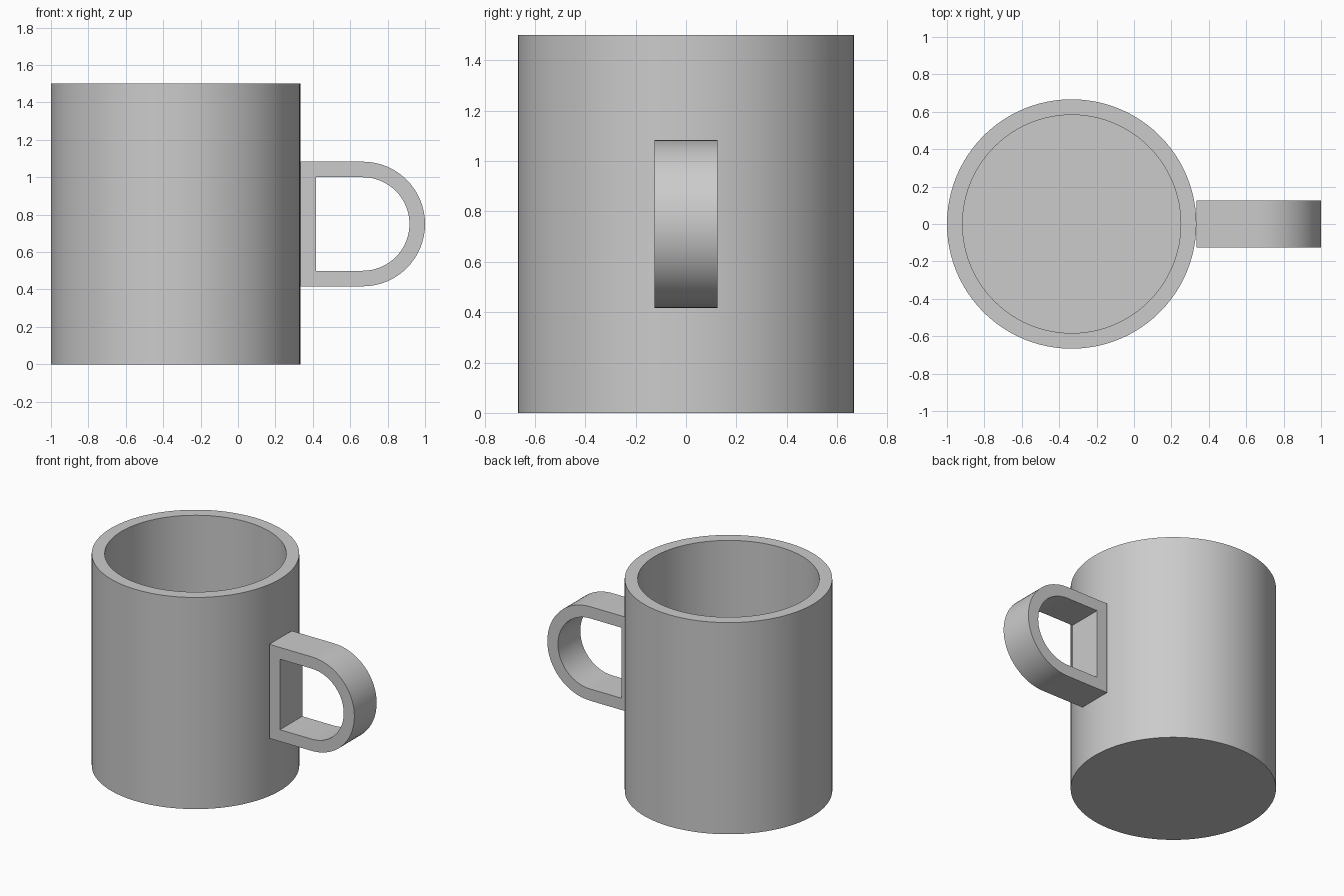
import bpy, bmesh
from math import pi, sin, cos, radians
from mathutils import Vector

cube = bpy.data.objects.get("Cube")
if cube:
    bpy.data.objects.remove(cube, do_unlink=True)

UNIT = 1 / 12            # wall thickness, all sizes are multiples of it
RADIUS, HEIGHT = 8 * UNIT, 18 * UNIT
CENTRE_X = -4 * UNIT

grey = bpy.data.materials.new("plain_grey")
grey.use_nodes = True
grey.diffuse_color = (0.6, 0.6, 0.6, 1)
grey.node_tree.nodes["Principled BSDF"].inputs["Base Color"].default_value = (0.6, 0.6, 0.6, 1)


def finish(name, bm):
    """Turn a bmesh into a smooth object with sharp edges kept."""
    bmesh.ops.recalc_face_normals(bm, faces=bm.faces)
    mesh = bpy.data.meshes.new(name)
    bm.to_mesh(mesh)
    bm.free()
    mesh.materials.append(grey)
    obj = bpy.data.objects.new(name, mesh)
    bpy.context.collection.objects.link(obj)
    bpy.ops.object.select_all(action='DESELECT')
    obj.select_set(True)
    bpy.context.view_layer.objects.active = obj
    bpy.ops.object.shade_smooth_by_angle(angle=radians(30))
    return obj


# Cup body: lathed wall and floor
bm = bmesh.new()
inner = RADIUS - UNIT
profile = [(0, 0), (RADIUS, 0), (RADIUS, HEIGHT), (inner, HEIGHT), (inner, UNIT), (0, UNIT)]
verts = [bm.verts.new((r, 0, z)) for r, z in profile]
edges = [bm.edges.new(pair) for pair in zip(verts, verts[1:])]
bmesh.ops.spin(bm, geom=verts + edges, cent=(0, 0, 0), axis=(0, 0, 1),
               angle=2 * pi, steps=96)
bmesh.ops.remove_doubles(bm, verts=bm.verts, dist=1e-4)
body = finish("cup_body", bm)
body.location.x = CENTRE_X


# Handle: D-shaped ring, extruded across its width
def d_outline(left, radius, steps=32):
    cx, cz = 8 * UNIT, HEIGHT / 2
    arc = [(cx + radius * cos(a), cz + radius * sin(a))
           for a in (pi * (i / steps - 0.5) for i in range(steps + 1))]
    return [(left, cz - radius)] + arc + [(left, cz + radius)]


bm = bmesh.new()
half = 1.5 * UNIT
outer_loop = [bm.verts.new((x, -half, z)) for x, z in d_outline(4 * UNIT, 4 * UNIT)]
inner_loop = [bm.verts.new((x, -half, z)) for x, z in d_outline(5 * UNIT, 3 * UNIT)]
count = len(outer_loop)
for i in range(count):
    j = (i + 1) % count
    bm.faces.new((outer_loop[i], outer_loop[j], inner_loop[j], inner_loop[i]))
ring = bmesh.ops.extrude_face_region(bm, geom=bm.faces[:], use_keep_orig=True)
moved = [g for g in ring["geom"] if isinstance(g, bmesh.types.BMVert)]
bmesh.ops.translate(bm, verts=moved, vec=Vector((0, 2 * half, 0)))
finish("handle", bm)
